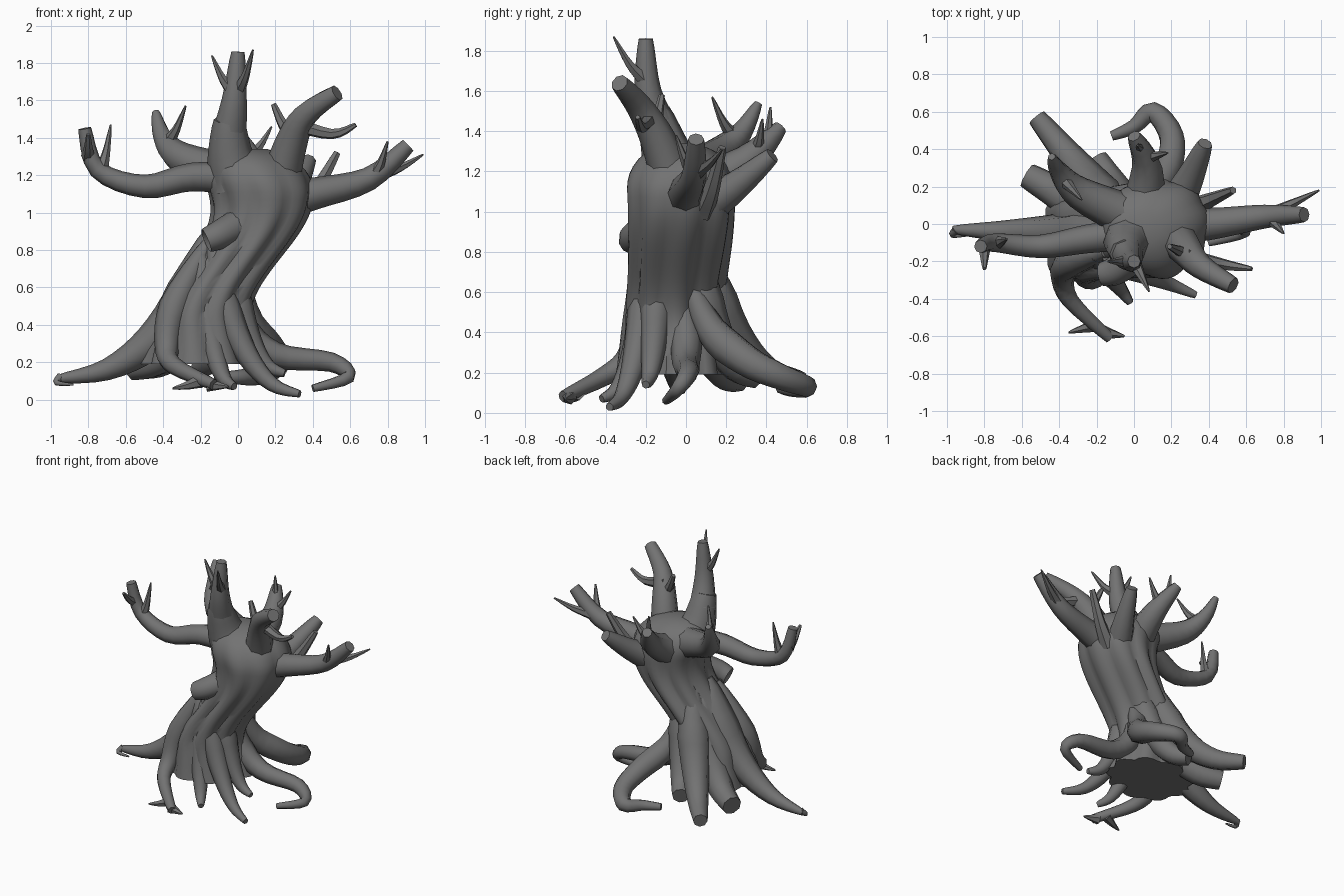
import bpy, bmesh, math
from mathutils import Vector

cube = bpy.data.objects.get("Cube")
if cube:
    bpy.data.objects.remove(cube)

GREY = (.17, .17, .17, 1)
bark = bpy.data.materials.new("grey_bark")
bark.use_nodes = True
bark.diffuse_color = GREY
bark.node_tree.nodes["Principled BSDF"].inputs["Base Color"].default_value = GREY


def smooth_path(path, steps=4):
    """Catmull-Rom curve through the path points."""
    points = [Vector(p) for p in path]
    points = [points[0]] + points + [points[-1]]
    curve = []
    for before, start, end, after in zip(points, points[1:], points[2:], points[3:]):
        leave, arrive = (end - before) / 2, (after - start) / 2
        for step in range(steps):
            t = step / steps
            ease = t * t * (3 - 2 * t)
            curve.append(start.lerp(end, ease)
                         + leave * t * (1 - t) ** 2 - arrive * t * t * (1 - t))
    return curve + [points[-1]]


def loft(name, rings, hollow=0):
    """Skin a list of point rings, close both ends, optionally sink the last end."""
    bm = bmesh.new()
    loops = [[bm.verts.new(point) for point in ring] for ring in rings]
    for low, high in zip(loops, loops[1:]):
        for i in range(len(low)):
            bm.faces.new((low[i - 1], low[i], high[i], high[i - 1]))
    bm.faces.new(loops[0])
    end = bm.faces.new(loops[-1])
    bmesh.ops.recalc_face_normals(bm, faces=bm.faces)
    if hollow:
        bmesh.ops.inset_individual(bm, faces=[end], thickness=hollow, depth=-hollow)
    mesh = bpy.data.meshes.new(name)
    bm.to_mesh(mesh)
    bm.free()
    mesh.materials.append(bark)
    obj = bpy.data.objects.new(name, mesh)
    bpy.context.collection.objects.link(obj)
    bpy.ops.object.select_all(action='DESELECT')
    bpy.context.view_layer.objects.active = obj
    obj.select_set(True)
    bpy.ops.object.shade_smooth_by_angle(angle=math.radians(50))


def limb(name, path, base, tip, sides=8, hollow=0, rooted=False):
    """Tapered tube along a smoothed path; a rooted one swells out of the trunk first."""
    curve = smooth_path(path)
    last = len(curve) - 1
    rings, side = [], None
    for i, centre in enumerate(curve):
        along = (curve[min(i + 1, last)] - curve[max(i - 1, 0)]).normalized()
        side = side - along * side.dot(along) if side else along.orthogonal()
        side.normalize()
        up = along.cross(side)
        radius = base + (tip - base) * i / last
        if rooted:
            radius *= min(1, .3 + 3 * i / last)
        angles = [math.tau * s / sides for s in range(sides)]
        rings.append([centre + radius * (side * math.cos(a) + up * math.sin(a)) for a in angles])
    loft(name, rings, hollow)


def twig(name, start, tip, base=.04, end=.005):
    """Short shoot that leaves its branch sideways and then curls upward."""
    start, tip = Vector(start), Vector(tip)
    middle = start.lerp(tip, .5)
    middle.z -= abs(tip.z - start.z) / 8
    limb(name, [start, middle, tip], base, end, sides=6)


def root(name, start, tip, base=.1, end=.02):
    """Root that drops steeply down the trunk and then runs outward."""
    start, tip = Vector(start), Vector(tip)
    path = []
    for step in range(5):
        f = step / 4
        point = start.lerp(tip, f ** 1.3)
        point.z = tip.z + (start.z - tip.z) * (1 - f) ** 2
        path.append(point)
    limb(name, path, base, end, rooted=True)


def trunk_ring(height, sides=54):
    """Ridged cross-section: waisted in the middle, leaning, domed at the crown."""
    lean = max(0, min(1, (height - .4) / .65))
    lean *= lean * (3 - 2 * lean)
    crown = max(0, height - 1.1)
    dome = math.sqrt(1 - (crown / .25) ** 2)
    centre = Vector((-.2 + .33 * lean - .3 * crown, -.07 + .05 * lean, height))
    flare = (height - .75) ** 2
    width = dome * (.22 + .3 * flare + .02 * lean)
    depth = dome * (.23 + .1 * flare + .02 * lean)
    groove = .15 * min(1, 2 * (1.35 - height))
    ring = []
    for i in range(sides):
        a = math.tau * i / sides
        ridge = abs(math.sin(4.5 * a + height + math.sin(3 * height + a) / 2)) - .6
        r = 1 + groove * ridge + .025 * math.sin(3 * a + 5 * height)
        ring.append(centre + Vector((width * r * math.cos(a), depth * r * math.sin(a), 0)))
    return ring


# Trunk with a broken knot
BOTTOM, TOP, LAYERS = .19, 1.34, 30
loft("trunk", [trunk_ring(BOTTOM + (TOP - BOTTOM) * i / LAYERS) for i in range(LAYERS + 1)])
limb("trunk_knot", [(0, -.17, .93), (-.1, -.25, .88), (-.17, -.27, .85)], .09, .065,
     sides=10, hollow=.025)

# Top branch
limb("top_branch_base", [(0, -.06, 1.18), (-.04, -.1, 1.3), (-.05, -.16, 1.5)], .17, .08)
limb("top_branch", [(-.05, -.13, 1.4), (-.02, -.19, 1.6), (0, -.2, 1.86)], .1, .035)
twig("top_twig_right", (-.03, -.2, 1.65), (-.14, -.2, 1.84))
twig("top_twig_left", (0, -.2, 1.65), (.08, -.36, 1.87))

# Right arm
limb("right_arm", [(0, -.05, 1.18), (-.25, -.08, 1.19), (-.5, -.12, 1.14), (-.75, -.1, 1.23),
                   (-.82, -.12, 1.45)], .09, .035)
twig("right_arm_finger", (-.73, -.1, 1.23), (-.68, -.08, 1.47))
twig("right_arm_thumb", (-.8, -.1, 1.3), (-.8, -.24, 1.42), end=.01)

# Left arm
limb("left_arm", [(.2, 0, 1.05), (.4, 0, 1.1), (.7, .04, 1.18), (.91, .05, 1.36)], .11, .04)
twig("left_arm_finger", (.75, .06, 1.2), (.99, .18, 1.31))
twig("left_arm_thumb", (.73, .03, 1.2), (.8, -.05, 1.38))

# Rear branches
limb("rear_right_branch", [(-.05, .05, 1.2), (-.3, .17, 1.29), (-.4, .28, 1.4), (-.44, .36, 1.54)],
     .12, .02)
twig("rear_right_twig", (-.38, .24, 1.37), (-.28, .13, 1.57))
limb("rear_branch", [(.04, .04, 1.1), (.07, .3, 1.25), (0, .47, 1.42)], .13, .035)
twig("rear_twig", (.06, .35, 1.3), (.18, .38, 1.46))
twig("rear_spike", (.04, .4, 1.33), (.02, .42, 1.52))
limb("rear_left_branch", [(.2, .06, 1), (.3, .25, 1.13), (.38, .43, 1.28)], .11, .04)
twig("side_twig", (.3, .08, 1), (.53, .18, 1.32), base=.06, end=.02)

# Front left branch
limb("front_left_branch", [(.22, -.06, 1.14), (.28, -.14, 1.36), (.36, -.23, 1.52),
                           (.53, -.33, 1.64)], .11, .045)
limb("front_left_finger", [(.28, -.17, 1.48), (.5, -.22, 1.42), (.63, -.24, 1.47)],
     .045, .012, sides=6)
twig("front_left_spike", (.28, -.16, 1.42), (.19, -.12, 1.58), end=.015)

# Spreading roots
root("right_root", (-.12, -.06, .9), (-.97, -.03, .11), base=.17)
limb("right_root_hook", [(-.95, -.03, .12), (-.97, -.06, .09), (-.88, -.06, .08)], .025, .005)
root("front_root", (-.2, -.17, .8), (-.02, -.42, .07))
root("front_left_root", (-.14, -.18, .85), (.33, -.38, .03))
root("inner_root", (-.05, -.14, .8), (.25, -.2, .14))
root("rear_root", (-.1, .06, .85), (-.52, .57, .16), base=.14, end=.05)
root("rear_right_root", (-.12, 0, .85), (-.57, .26, .17), base=.14, end=.07)
root("rear_middle_root", (0, .04, .85), (-.2, .35, .18), base=.11, end=.06)

# Curling roots
limb("front_right_root", [(-.15, -.15, .85), (-.34, -.21, .5), (-.38, -.28, .28), (-.34, -.41, .18),
                          (-.13, -.61, .08)], .1, .03, rooted=True)
twig("front_right_toe", (-.2, -.54, .1), (-.35, -.58, .06))
twig("front_right_claw", (-.16, -.58, .08), (-.05, -.6, .07))
limb("left_root", [(0, -.03, .7), (.02, 0, .4), (.2, 0, .24), (.5, .01, .2), (.59, -.04, .12),
                   (.4, -.1, .06)], .1, .02, rooted=True)
limb("rear_left_root", [(0, 0, .7), (.06, .12, .42), (.18, .3, .26), (.2, .47, .18), (.1, .6, .13),
                        (0, .52, .12), (-.12, .47, .12)], .11, .025, rooted=True)
